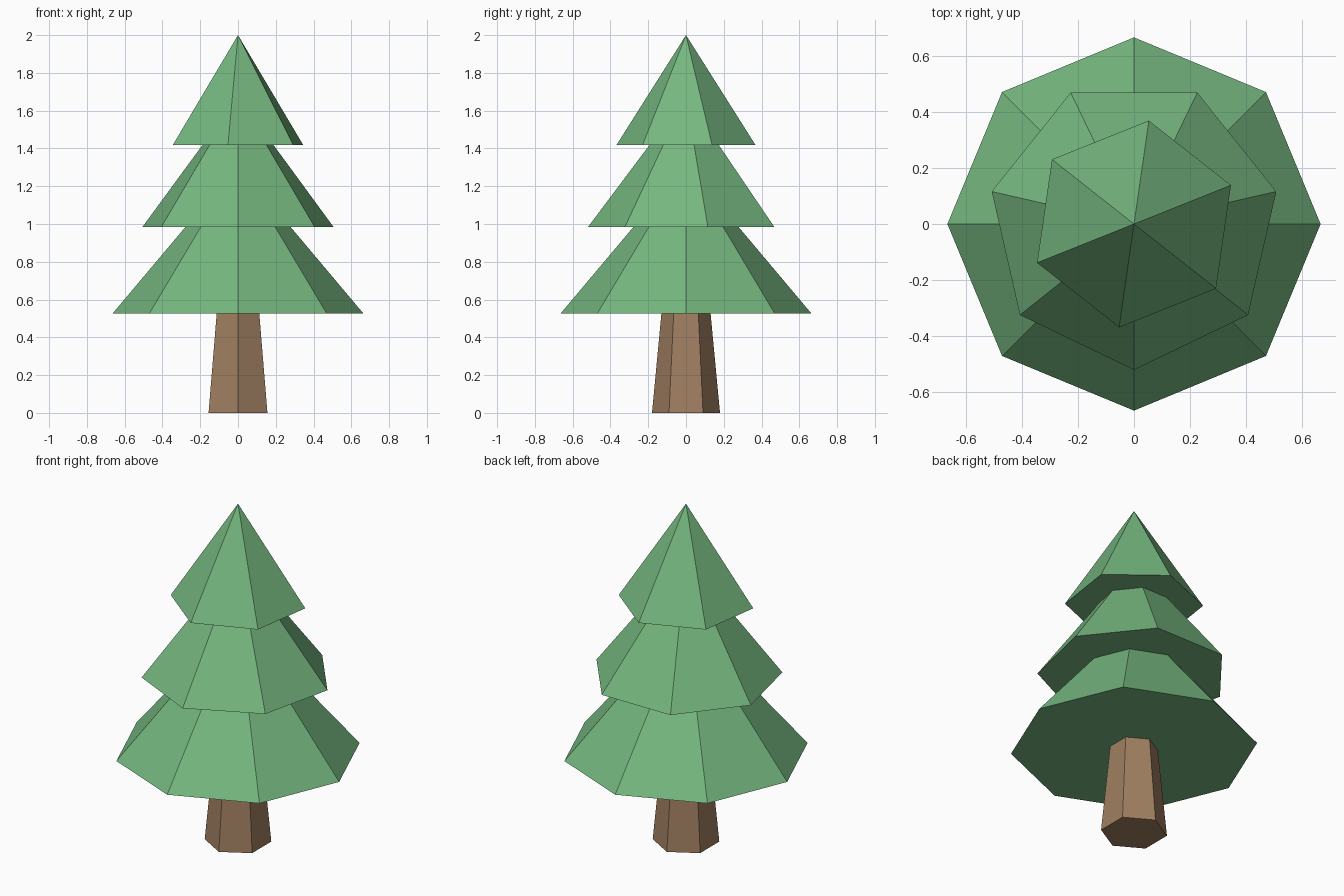
import bpy
import bmesh
from math import cos, sin, radians, tau

default = bpy.data.objects.get("Cube")
if default:
    bpy.data.objects.remove(default, do_unlink=True)


def make_material(name, rgb):
    mat = bpy.data.materials.new(name)
    mat.use_nodes = True
    color = (*rgb, 1.0)
    mat.diffuse_color = color
    bsdf = next(n for n in mat.node_tree.nodes if n.type == 'BSDF_PRINCIPLED')
    bsdf.inputs["Base Color"].default_value = color
    bsdf.inputs["Roughness"].default_value = 0.9
    return mat


def make_tapered(name, mat, sides, turn, radius, base, top, top_radius=0.0):
    """Closed flat-shaded cone, or frustum when top_radius is given."""
    bm = bmesh.new()

    def ring(r, z):
        angles = [radians(turn) + tau * i / sides for i in range(sides)]
        return [bm.verts.new((r * cos(a), r * sin(a), z)) for a in angles]

    lower = ring(radius, base)
    bm.faces.new(lower[::-1])
    if top_radius:
        upper = ring(top_radius, top)
        bm.faces.new(upper)
    else:
        tip = bm.verts.new((0, 0, top))
    for i in range(sides):
        j = (i + 1) % sides
        if top_radius:
            bm.faces.new((lower[i], lower[j], upper[j], upper[i]))
        else:
            bm.faces.new((lower[i], lower[j], tip))

    mesh = bpy.data.meshes.new(name)
    bm.to_mesh(mesh)
    bm.free()
    mesh.materials.append(mat)
    obj = bpy.data.objects.new(name, mesh)
    bpy.context.collection.objects.link(obj)
    return obj


needles = make_material("needle green", (0.178, 0.471, 0.212))
bark = make_material("bark brown", (0.350, 0.212, 0.120))

# Trunk: tapered hexagon, ending just inside the lowest branches
make_tapered("trunk", bark, 6, 90, 0.18, 0.0, 0.56, top_radius=0.127)

# Branch tiers: each has one side fewer than the tier below
make_tapered("lower_branches", needles, 8, 0, 0.665, 0.525, 1.315)
make_tapered("middle_branches", needles, 7, -90, 0.52, 0.983, 1.675)
make_tapered("upper_branches", needles, 6, 21.8, 0.372, 1.418, 2.0)
